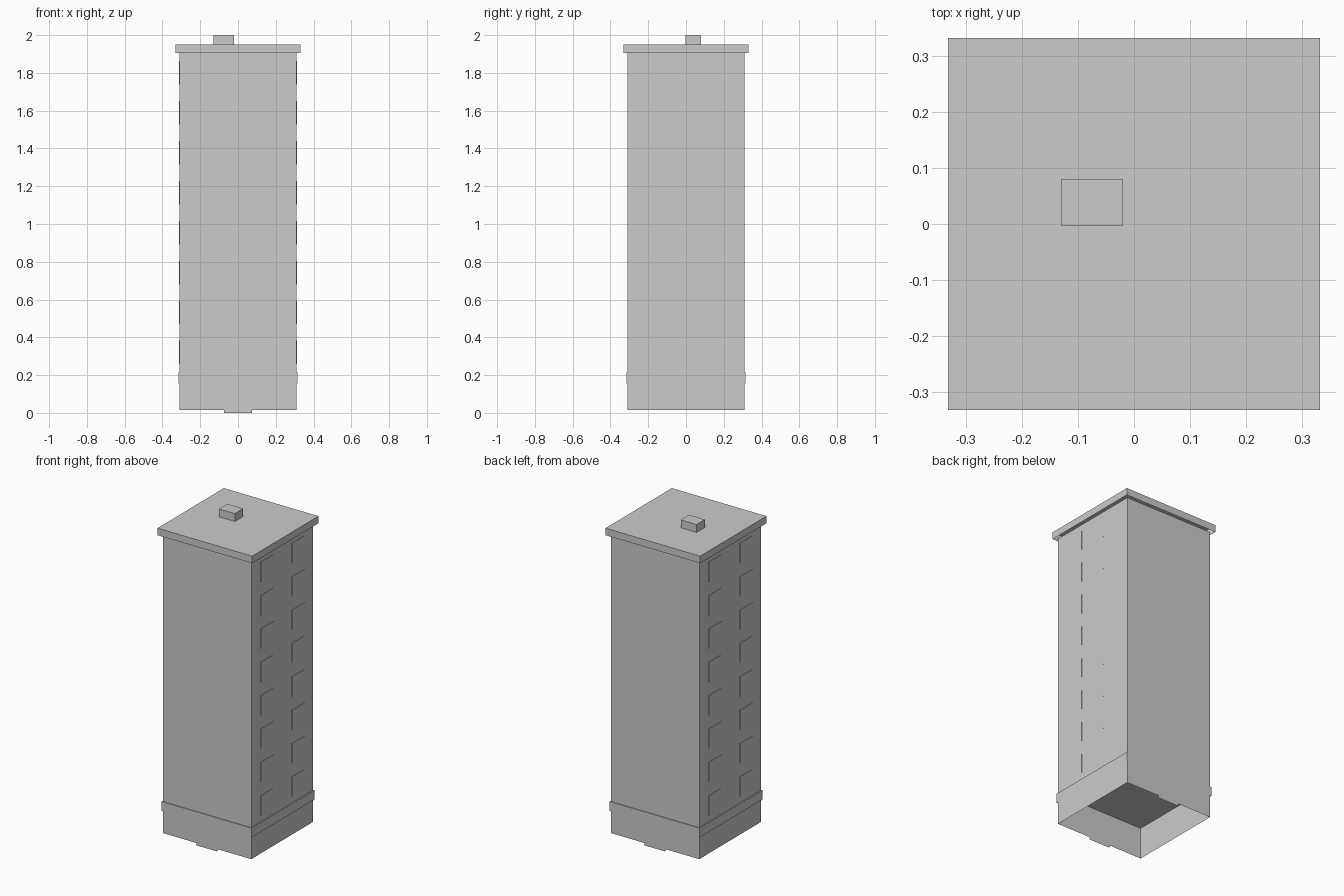
import bpy, bmesh

if "Cube" in bpy.data.objects:
    bpy.data.objects.remove(bpy.data.objects["Cube"])

grey = bpy.data.materials.new("plain grey")
grey.diffuse_color = (0.6, 0.6, 0.6, 1)
grey.use_nodes = True
grey.node_tree.nodes["Principled BSDF"].inputs["Base Color"].default_value = grey.diffuse_color


def finish(name, bm):
    mesh = bpy.data.meshes.new(name)
    bm.to_mesh(mesh)
    bm.free()
    mesh.materials.append(grey)
    obj = bpy.data.objects.new(name, mesh)
    bpy.context.collection.objects.link(obj)
    return obj


def shell(name, x, y, z):
    """Box between the given ranges, with an open underside."""
    bm = bmesh.new()
    bmesh.ops.create_cube(bm, size=1)
    for v in bm.verts:
        for axis, (low, high) in enumerate((x, y, z)):
            v.co[axis] = low if v.co[axis] < 0 else high
    bm.normal_update()
    bottom = [f for f in bm.faces if f.normal.z < -0.5]
    bmesh.ops.delete(bm, geom=bottom, context='FACES')
    return finish(name, bm)


def panel(name, corners):
    """Single flat sheet."""
    bm = bmesh.new()
    bm.faces.new([bm.verts.new(c) for c in corners])
    return finish(name, bm)


# Tower walls, hollow and open below
W = 0.31
shell("tower_body", (-W, W), (-W, W), (0.015, 1.905))

# Raised band whose top closes the base from inside
B = 0.315
shell("base_band", (-B, B), (-B, B), (0.155, 0.215))

# Overhanging roof cap and the small roof hut
R = 0.332
shell("roof_cap", (-R, R), (-R, R), (1.905, 1.95))
shell("roof_hut", (-0.13, -0.02), (-0.003, 0.08), (1.95, 2.0))

# Flush door sheets on front and back, reaching the ground
for name, s in (("front_door", -1), ("back_door", 1)):
    y = s * (W + 0.0005)
    a = -s * 0.075
    panel(name, [(-a, y, 0), (a, y, 0), (a, y, 0.14), (-a, y, 0.14)][::-1]
          if s < 0 and a < 0 else
          [(-a, y, 0), (a, y, 0), (a, y, 0.14), (-a, y, 0.14)])

# Eight rows of two thin window plates on each side
H = 0.062
for side, s in (("right", 1), ("left", -1)):
    x = sorted((s * W, s * (W + 0.003)))
    for row in range(8):
        zc = 0.32 + 0.2115 * row
        for yc in (-0.157, 0.157):
            shell(f"{side}_window", x, (yc - H, yc + H), (zc - H, zc + H))
